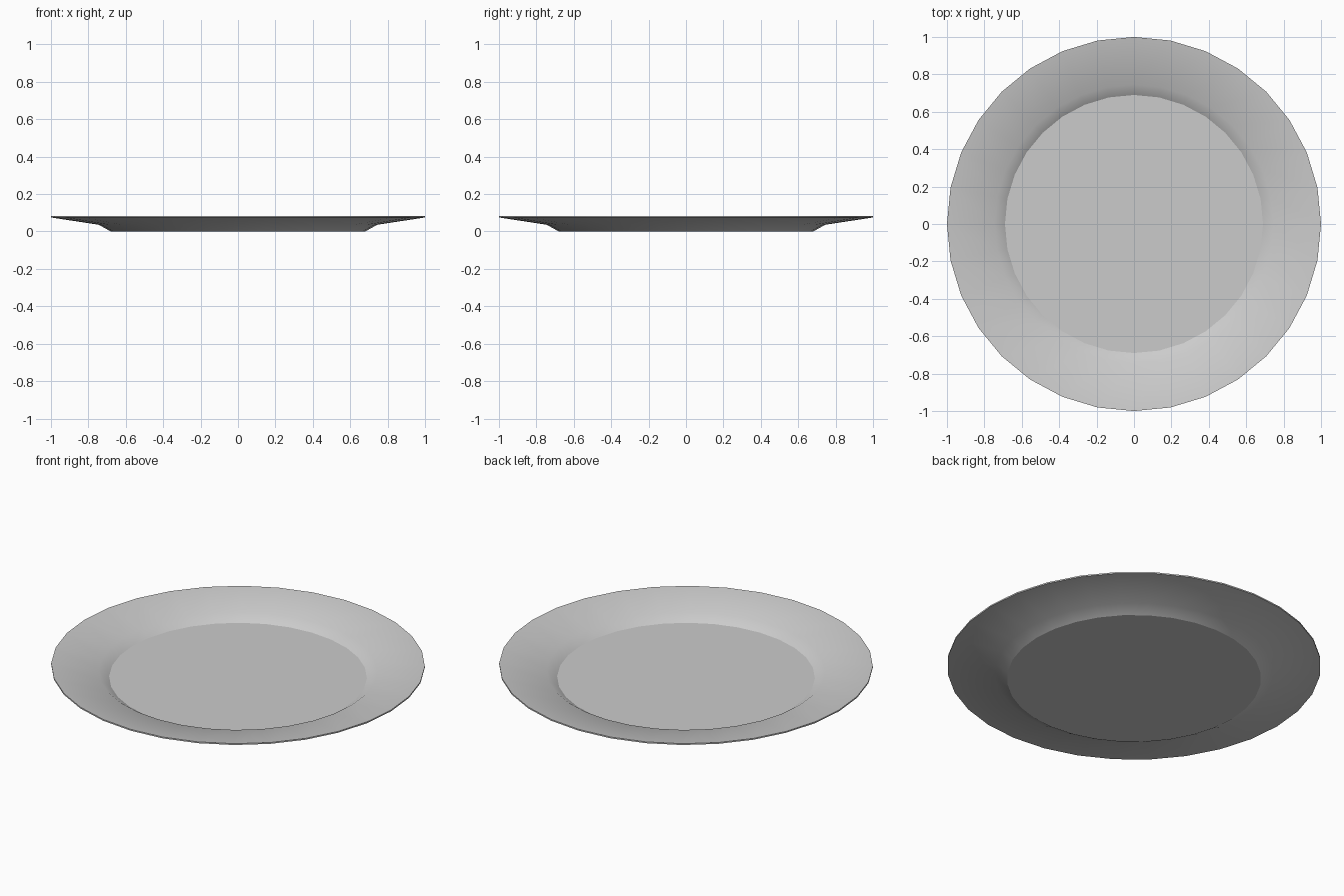
import bpy, bmesh, math

if "Cube" in bpy.data.objects:
    bpy.data.objects.remove(bpy.data.objects["Cube"])

SEGMENTS = 32

# Closed half-section (radius, height): underside outwards, then top inwards
profile = [
    (0.68, 0.0), (0.745, 0.036), (1.0, 0.075),
    (1.0, 0.083), (0.745, 0.045), (0.69, 0.009),
]

bm = bmesh.new()
rings = []
for r, z in profile:
    rings.append([bm.verts.new((r * math.cos(2 * math.pi * i / SEGMENTS),
                                r * math.sin(2 * math.pi * i / SEGMENTS), z))
                  for i in range(SEGMENTS)])

# Sloped wall, rim and lip
for lower, upper in zip(rings, rings[1:]):
    for i in range(SEGMENTS):
        j = (i + 1) % SEGMENTS
        bm.faces.new((lower[i], lower[j], upper[j], upper[i]))

# Flat base and flat eating surface
bm.faces.new(list(reversed(rings[0])))
bm.faces.new(rings[-1])
bmesh.ops.recalc_face_normals(bm, faces=bm.faces[:])

mesh = bpy.data.meshes.new("plate")
bm.to_mesh(mesh)
bm.free()
plate = bpy.data.objects.new("plate", mesh)
bpy.context.collection.objects.link(plate)

# Smooth round the plate, crisp at the base and lip edges
bpy.context.view_layer.objects.active = plate
plate.select_set(True)
bpy.ops.object.shade_smooth_by_angle(angle=math.radians(26))
